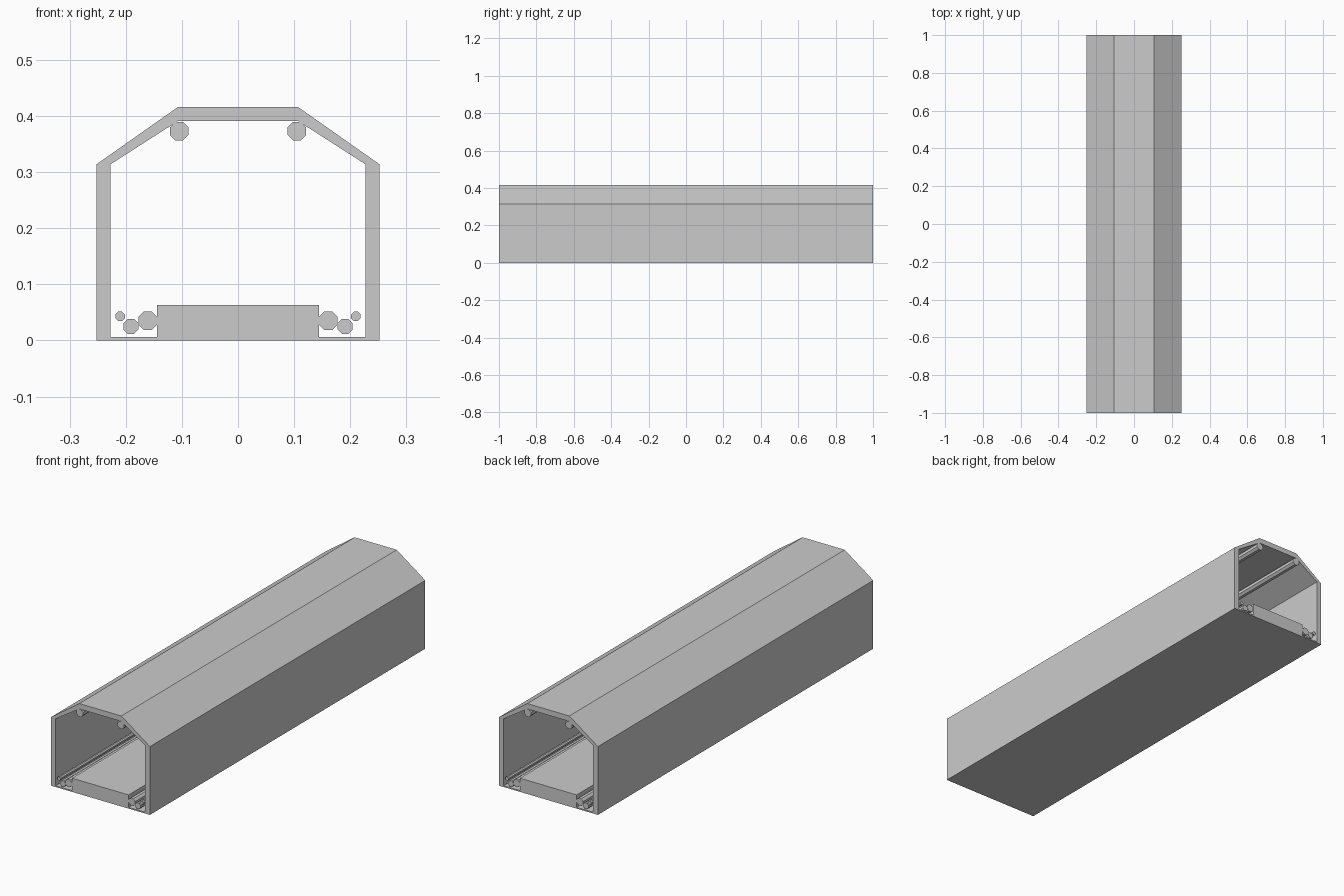
import bpy, bmesh, math

if "Cube" in bpy.data.objects:
    bpy.data.objects.remove(bpy.data.objects["Cube"])

HALF = 1.0  # half the tunnel length


def extrude_profile(name, pts):
    """Closed x-z outline extruded along the full tunnel length."""
    bm = bmesh.new()
    face = bm.faces.new([bm.verts.new((x, -HALF, z)) for x, z in pts])
    geo = bmesh.ops.extrude_face_region(bm, geom=[face])["geom"]
    moved = [g for g in geo if isinstance(g, bmesh.types.BMVert)]
    bmesh.ops.translate(bm, verts=moved, vec=(0, 2 * HALF, 0))
    bmesh.ops.recalc_face_normals(bm, faces=bm.faces[:])
    mesh = bpy.data.meshes.new(name)
    bm.to_mesh(mesh)
    bm.free()
    obj = bpy.data.objects.new(name, mesh)
    bpy.context.collection.objects.link(obj)
    return obj


def mirrored(half):
    """Complete a left-half outline with its right-hand mirror."""
    return half + [(-x, z) for x, z in reversed(half)]


# Walls and chamfered roof: outer arch followed by inner arch
outer = mirrored([(-0.252, 0), (-0.252, 0.314), (-0.107, 0.416)])
inner = mirrored([(-0.227, 0), (-0.227, 0.314), (-0.107, 0.391)])
extrude_profile("tunnel_shell", outer + inner[::-1])

# Thin floor with the raised central walkway
extrude_profile("floor_walkway", mirrored(
    [(-0.227, 0), (-0.227, 0.006), (-0.144, 0.006), (-0.144, 0.063)]))

# Low-poly pipes: two at the roof corners, three in each floor trench
pipes = [
    ("ceiling_pipe", 0.105, 0.373, 0.018),
    ("large_floor_pipe", 0.161, 0.035, 0.018),
    ("medium_floor_pipe", 0.191, 0.025, 0.0145),
    ("small_floor_pipe", 0.210, 0.043, 0.009),
]
for name, x, z, r in pipes:
    for side, s in (("left", -1), ("right", 1)):
        ring = [(s * x + r * math.cos((i + 0.5) * math.pi / 4),
                 z + r * math.sin((i + 0.5) * math.pi / 4)) for i in range(8)]
        extrude_profile(f"{name}_{side}", ring)
